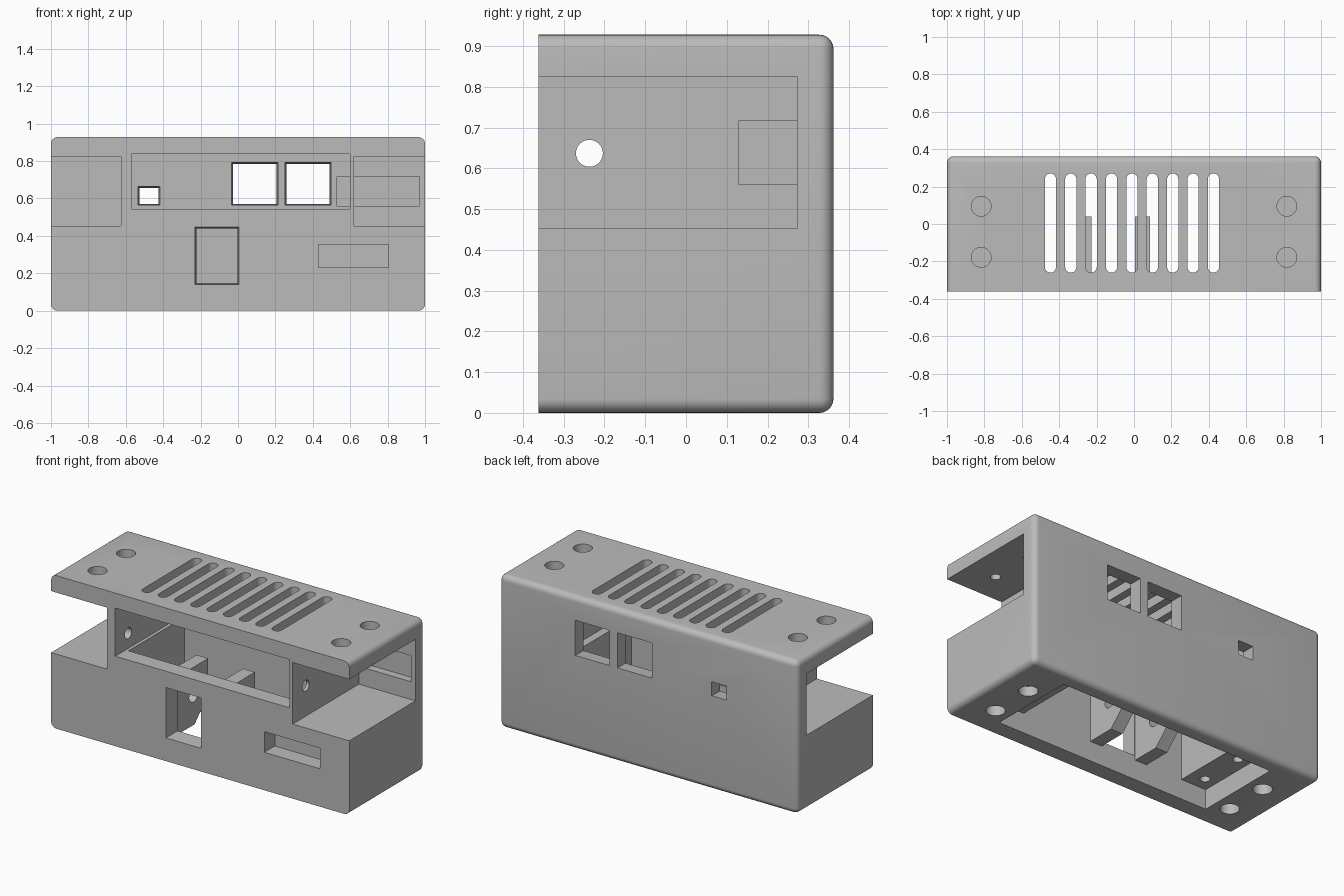
import bpy, bmesh, math
from mathutils import Vector, Matrix

cube = bpy.data.objects.get("Cube")
if cube:
    bpy.data.objects.remove(cube, do_unlink=True)

grey = bpy.data.materials.new("plain grey")
grey.use_nodes = True
COLOUR = (0.5, 0.5, 0.5, 1)
grey.diffuse_color = COLOUR
grey.node_tree.nodes["Principled BSDF"].inputs["Base Color"].default_value = COLOUR


def to_object(bm, name):
    bmesh.ops.recalc_face_normals(bm, faces=bm.faces)
    mesh = bpy.data.meshes.new(name)
    bm.to_mesh(mesh)
    bm.free()
    mesh.materials.append(grey)
    obj = bpy.data.objects.new(name, mesh)
    bpy.context.collection.objects.link(obj)
    return obj


def box_mesh(x, y, z, taper=0):
    """Box from ranges; taper shrinks its back end."""
    bm = bmesh.new()
    bmesh.ops.create_cube(bm, size=1)
    mid = Vector([(r[0] + r[1]) / 2 for r in (x, y, z)])
    for v in bm.verts:
        back = v.co.y > 0
        v.co = Vector([c * (r[1] - r[0]) for c, r in zip(v.co, (x, y, z))]) + mid
        if back and taper:
            v.co.x -= math.copysign(taper, v.co.x - mid.x)
            v.co.z -= math.copysign(taper, v.co.z - mid.z)
    return bm


def box(x, y, z, taper=0):
    return to_object(box_mesh(x, y, z, taper), "cutter")


def prism(points, axis, lo, hi, name="cutter"):
    """Extrude a 2D outline along an axis: 'x' outlines are (y, z), 'z' outlines are (x, y)."""
    bm = bmesh.new()
    place = (lambda a, b: (lo, a, b)) if axis == "x" else (lambda a, b: (a, b, lo))
    face = bm.faces.new([bm.verts.new(place(a, b)) for a, b in points])
    out = bmesh.ops.extrude_face_region(bm, geom=[face])
    step = Vector((hi - lo, 0, 0)) if axis == "x" else Vector((0, 0, hi - lo))
    bmesh.ops.translate(bm, vec=step, verts=[g for g in out["geom"] if isinstance(g, bmesh.types.BMVert)])
    return to_object(bm, name)


def circle(a, b, r, n=32):
    return [(a + r * math.cos(2 * math.pi * i / n), b + r * math.sin(2 * math.pi * i / n)) for i in range(n)]


def capsule(x, y0, y1, r, n=12):
    arc = [math.pi * i / n for i in range(n + 1)]
    return ([(x + r * math.cos(t), y1 - r + r * math.sin(t)) for t in arc]
            + [(x - r * math.cos(t), y0 + r - r * math.sin(t)) for t in arc])


def carve(obj, cutters):
    """Subtract every cutter, bake the result and remove the cutters."""
    for c in cutters:
        c.hide_render = True
        mod = obj.modifiers.new("cut", "BOOLEAN")
        mod.object, mod.operation, mod.solver = c, "DIFFERENCE", "EXACT"
    bpy.context.view_layer.update()
    graph = bpy.context.evaluated_depsgraph_get()
    mesh = bpy.data.meshes.new_from_object(obj.evaluated_get(graph))
    obj.modifiers.clear()
    obj.data = mesh
    for c in cutters:
        bpy.data.objects.remove(c, do_unlink=True)


def finish(obj):
    bpy.ops.object.select_all(action="DESELECT")
    obj.select_set(True)
    bpy.context.view_layer.objects.active = obj
    bpy.ops.object.shade_smooth_by_angle(angle=math.radians(30))


# Housing block, rounded everywhere except around the front face
FRONT, BACK, TOP = -0.362, 0.362, 0.928
bm = box_mesh((-1, 1), (FRONT, BACK), (0, TOP))
edges = [e for e in bm.edges if any(v.co.y > 0 for v in e.verts)]
bmesh.ops.bevel(bm, geom=edges, offset=0.035, segments=6, profile=0.5, affect="EDGES")
housing = to_object(bm, "housing")

IN_Y = (-0.262, 0.272)
cuts = [
    # hollow interior, bottom recess and wide front opening
    box((-0.55, 0.55), IN_Y, (-0.1, 0.7)),
    box((-0.72, 0.72), IN_Y, (-0.1, 0.12)),
    box((-0.57, 0.6), (-0.5, 0.272), (0.545, 0.837)),
    # side notches
    box((-1.2, -0.625), (-0.5, 0.272), (0.452, 0.825)),
    box((0.62, 1.2), (-0.5, 0.272), (0.452, 0.825)),
    # pocket through the side wall and into the back wall
    box((0.53, 0.97), (0.13, 0.32), (0.56, 0.718)),
    # front switch hole and cable slot
    box((-0.23, 0.005), (FRONT - 0.01, -0.25), (0.14, 0.447), 0.008),
    box((0.43, 0.805), (-0.5, -0.262), (0.23, 0.355)),
    # back windows
    box((-0.035, 0.215), (0.26, 0.38), (0.563, 0.793), 0.01),
    box((0.25, 0.498), (0.26, 0.38), (0.563, 0.793), 0.01),
    box((-0.535, -0.417), (0.26, 0.38), (0.563, 0.665), 0.01),
    # cross bore through the side walls
    prism(circle(-0.237, 0.637, 0.033), "x", -0.8, 0.8),
]
# Ventilation slots
cuts += [prism(capsule(-0.447 + 0.109 * i, -0.26, 0.27, 0.03), "z", 0.8, 1) for i in range(9)]
# Screw recesses in the top and bottom, pilot holes inside
for side in (-1, 1):
    for y in (-0.178, 0.095):
        big = circle(side * 0.817, y, 0.053)
        small = circle(side * 0.817, y, 0.028)
        pilot = circle(side * 0.645, y, 0.028)
        cuts += [prism(big, "z", TOP - 0.05, 1), prism(big, "z", -0.1, 0.06),
                 prism(small, "z", 0.8, 0.86), prism(pilot, "z", 0.1, 0.2)]
carve(housing, cuts)
finish(housing)

# Bored brackets on both sides of the switch hole
profile = [(-0.3, 0.12), (-0.09, 0.12), (0.04, 0.25), (0.04, 0.47), (-0.3, 0.47)]
for name, x0, x1 in (("right_bracket", -0.307, -0.228), ("left_bracket", 0.005, 0.085)):
    bracket = prism(profile, "x", x0, x1, name)
    carve(bracket, [prism(circle(-0.1, 0.3, 0.042), "x", x0 - 0.1, x1 + 0.1)])
    finish(bracket)
